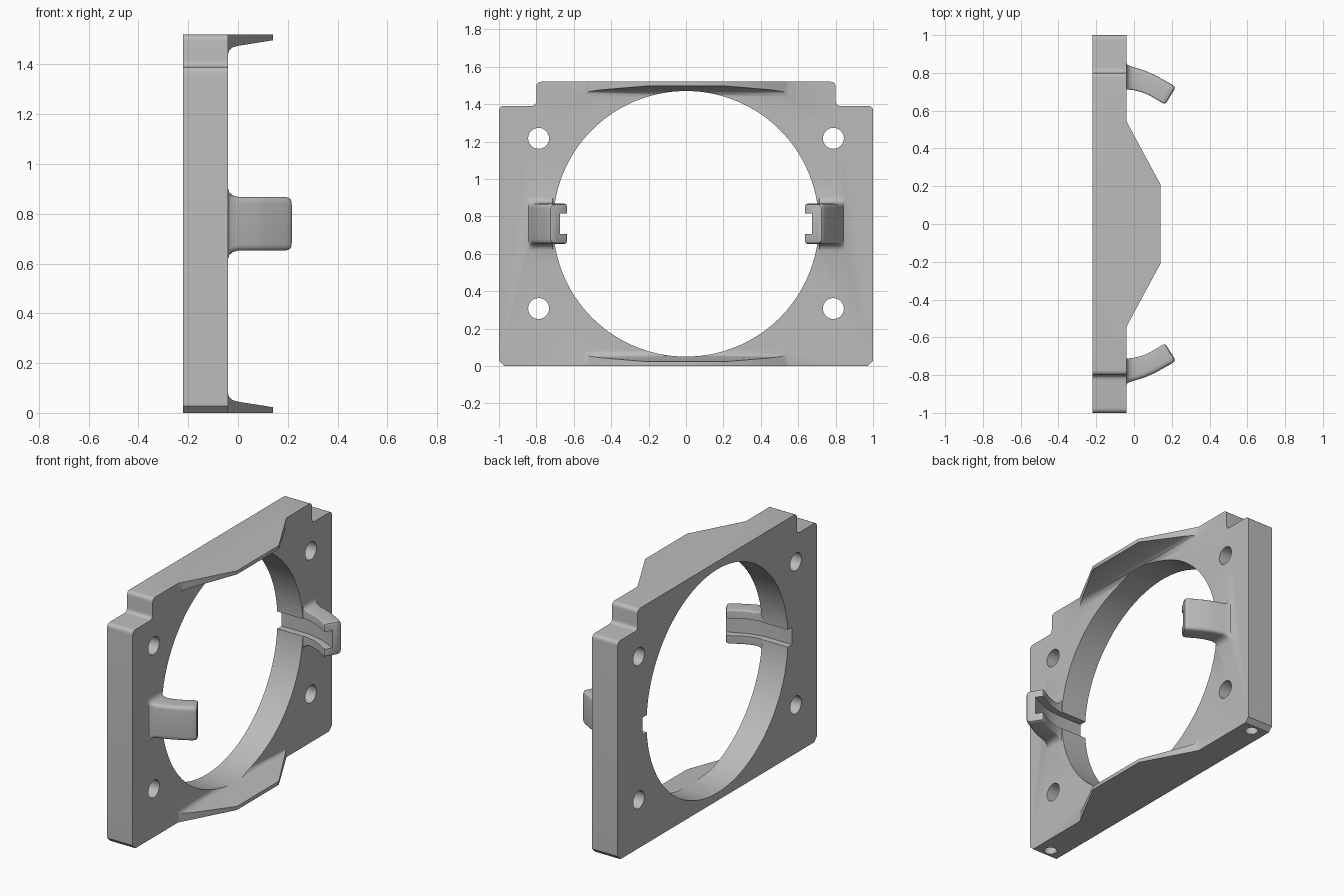
import bpy, bmesh, math
from mathutils import Vector

if "Cube" in bpy.data.objects:
    bpy.data.objects.remove(bpy.data.objects["Cube"], do_unlink=True)

HEIGHT = 1.52
MID = HEIGHT / 2
BACK, FACE = -0.22, -0.04

grey = bpy.data.materials.new("light_grey")
grey.use_nodes = True
grey.diffuse_color = (0.5, 0.5, 0.5, 1)
grey.node_tree.nodes["Principled BSDF"].inputs["Base Color"].default_value = (0.5, 0.5, 0.5, 1)


def loft(name, rings):
    """Closed solid through a list of equal-length point rings."""
    bm = bmesh.new()
    loops = [[bm.verts.new(p) for p in ring] for ring in rings]
    n = len(loops[0])
    for a, b in zip(loops, loops[1:]):
        for i in range(n):
            j = (i + 1) % n
            bm.faces.new((a[i], a[j], b[j], b[i]))
    bm.faces.new(loops[0])
    bm.faces.new(loops[-1])
    bmesh.ops.recalc_face_normals(bm, faces=bm.faces)
    mesh = bpy.data.meshes.new(name)
    bm.to_mesh(mesh)
    bm.free()
    mesh.materials.append(grey)
    obj = bpy.data.objects.new(name, mesh)
    bpy.context.collection.objects.link(obj)
    return obj


def cylinder(name, radius, start, end, sides):
    start, end = Vector(start), Vector(end)
    turn = (end - start).to_track_quat('Z', 'Y')
    ring = [turn @ Vector((radius * math.cos(a), radius * math.sin(a), 0))
            for a in (math.tau * i / sides for i in range(sides))]
    return loft(name, [[start + p for p in ring], [end + p for p in ring]])


def combine(target, other, operation):
    mod = target.modifiers.new(other.name, 'BOOLEAN')
    mod.object, mod.operation, mod.solver = other, operation, 'EXACT'
    bpy.ops.object.select_all(action='DESELECT')
    bpy.context.view_layer.objects.active = target
    target.select_set(True)
    bpy.ops.object.modifier_apply(modifier=mod.name)
    bpy.data.objects.remove(other, do_unlink=True)


def rounded(corner, before, after, r, steps=4):
    """Round one outline corner with a quadratic arc."""
    c = Vector(corner)
    p = c + (Vector(before) - c).normalized() * r
    q = c + (Vector(after) - c).normalized() * r
    return [p * (1 - t)**2 + c * 2 * t * (1 - t) + q * t * t
            for t in (i / steps for i in range(steps + 1))]


# Plate outline: chamfered feet and stepped, rounded top corners
half = [(1, 0), (1, 1.39), (0.8, 1.39), (0.8, HEIGHT)]
corners = half + [(-y, z) for y, z in reversed(half)]
outline = []
for i, c in enumerate(corners):
    foot = c[1] == 0
    outline += rounded(c, corners[i - 1], corners[(i + 1) % len(corners)],
                       0.028, 1 if foot else 5)
frame = loft("mounting_frame", [[(x, p.x, p.y) for p in outline] for x in (BACK, FACE)])

# Tapered lips along the top and bottom edges: x, half width, depth
lip = [(-0.08, 0.545, 0.08), (FACE, 0.545, 0.08), (-0.036, 0.537, 0.064),
       (-0.024, 0.515, 0.052), (0, 0.47, 0.045), (0.14, 0.21, 0.023)]
for name, edge, sign in (("top_lip", HEIGHT, -1), ("bottom_lip", 0, 1)):
    rings = [[(x, -w, edge), (x, w, edge), (x, w, edge + sign * d), (x, -w, edge + sign * d)]
             for x, w, d in lip]
    combine(frame, loft(name, rings), 'UNION')

# Central bore and screw holes
combine(frame, cylinder("bore", 0.71, (-0.4, 0, MID), (0.4, 0, MID), 128), 'DIFFERENCE')
for side in (-1, 1):
    for z in (0.307, 1.217):
        y = side * 0.788
        combine(frame, cylinder("screw_hole", 0.056, (-0.4, y, z), (0.4, y, z), 32), 'DIFFERENCE')
    y = side * 0.92
    combine(frame, cylinder("foot_hole", 0.038, (-0.13, y, -0.1), (-0.13, y, 0.2), 32), 'DIFFERENCE')

# Curved clips: inner x, y, outer x, y, half height
clip = [(-0.09, 0.712, -0.09, 0.852, 0.142), (FACE, 0.712, FACE, 0.852, 0.142),
        (-0.035, 0.712, -0.035, 0.843, 0.126), (-0.022, 0.711, -0.022, 0.837, 0.114),
        (0, 0.708, 0, 0.83, 0.108), (0.04, 0.698, 0.06, 0.811, 0.108),
        (0.08, 0.682, 0.11, 0.789, 0.108), (0.115, 0.662, 0.155, 0.764, 0.108),
        (0.142, 0.645, 0.195, 0.742, 0.108), (0.155, 0.638, 0.21, 0.732, 0.106),
        (0.163, 0.637, 0.216, 0.724, 0.102), (0.172, 0.645, 0.214, 0.712, 0.093)]


def clip_ring(side, ix, iy, ox, oy, h):
    inner, outer = Vector((ix, iy)), Vector((ox, oy))
    width = (outer - inner).length
    box = [(0, -h), (width, -h), (width, h), (0, h)]
    ring = []
    for i, c in enumerate(box):
        ring += rounded(c, box[i - 1], box[(i + 1) % 4], 0.025 if c[0] else 0.01)
    points = [(inner.lerp(outer, p.x / width), p.y) for p in ring]
    return [(q.x, side * q.y, MID + z) for q, z in points]


# Groove floor following the clip's inner curve
groove = [(-0.3, 0.752), (-0.04, 0.752), (0.02, 0.744), (0.08, 0.727),
          (0.14, 0.7), (0.19, 0.675), (0.26, 0.635)]
for side, name in ((1, "left"), (-1, "right")):
    combine(frame, loft(name + "_clip", [clip_ring(side, *s) for s in clip]), 'UNION')
    rings = [[(x, side * y, MID - 0.055), (x, side * y, MID + 0.055),
              (x, side * 0.5, MID + 0.055), (x, side * 0.5, MID - 0.055)] for x, y in groove]
    combine(frame, loft(name + "_groove", rings), 'DIFFERENCE')

bpy.ops.object.select_all(action='DESELECT')
frame.select_set(True)
bpy.context.view_layer.objects.active = frame
bpy.ops.object.shade_smooth_by_angle(angle=math.radians(32))
